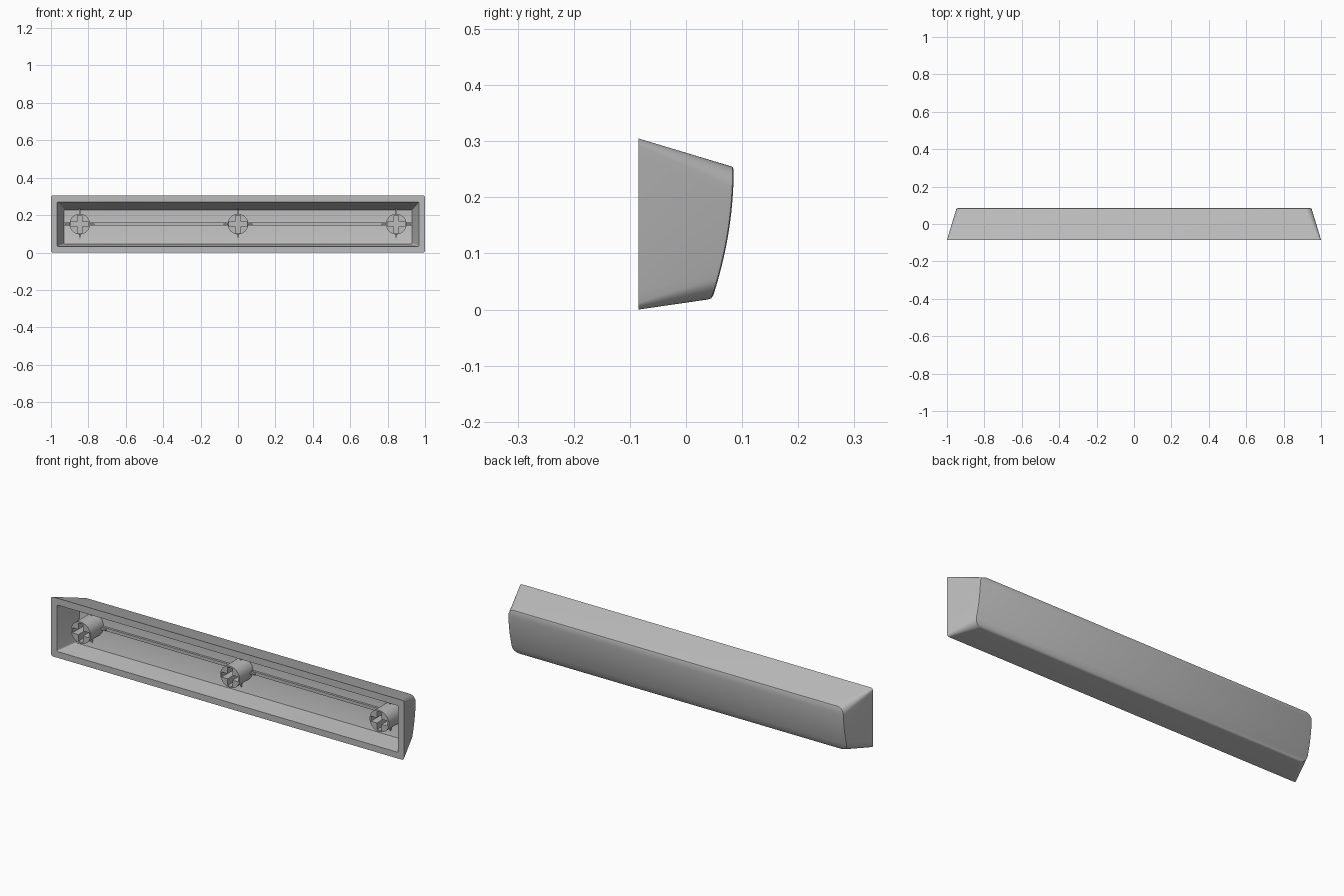
import bpy, bmesh
from math import sin, cos, pi, radians

cube = bpy.data.objects.get("Cube")
if cube:
    bpy.data.objects.remove(cube, do_unlink=True)

grey = bpy.data.materials.new("light grey plastic")
grey.use_nodes = True
COLOUR = (0.5, 0.5, 0.5, 1)
grey.diffuse_color = COLOUR
grey.node_tree.nodes["Principled BSDF"].inputs["Base Color"].default_value = COLOUR

FRONT, MID_Z = -0.085, 0.152


def crown(z):
    """Depth of the curved back surface at height z."""
    return 0.085 - 0.72 * (0.25 - z) ** 2


def finish(bm, name, smooth=True):
    bmesh.ops.recalc_face_normals(bm, faces=bm.faces)
    mesh = bpy.data.meshes.new(name)
    bm.to_mesh(mesh)
    bm.free()
    mesh.materials.append(grey)
    obj = bpy.data.objects.new(name, mesh)
    bpy.context.collection.objects.link(obj)
    bpy.ops.object.select_all(action='DESELECT')
    obj.select_set(True)
    bpy.context.view_layer.objects.active = obj
    if smooth:
        bpy.ops.object.shade_smooth_by_angle(angle=radians(35))
    return obj


def ring(bm, half_x, z0, z1, r, depth):
    """Rounded rectangle, right half going up then left half coming down."""
    arc, side = 8, 14
    pts = []
    for i in range(arc + 1):
        a = -pi / 2 + pi / 2 * i / arc
        pts.append((half_x - r + r * cos(a), z0 + r + r * sin(a)))
    for i in range(1, side):
        pts.append((half_x, z0 + r + (z1 - z0 - 2 * r) * i / side))
    for i in range(arc + 1):
        a = pi / 2 * i / arc
        pts.append((half_x - r + r * cos(a), z1 - r + r * sin(a)))
    pts += [(-x, z) for x, z in reversed(pts)]
    return [bm.verts.new((x, depth(z), z)) for x, z in pts]


def cap(bm, loop):
    n = len(loop)
    for i in range(n // 2 - 1):
        bm.faces.new((loop[i], loop[i + 1], loop[n - 2 - i], loop[n - 1 - i]))


def box(bm, lo, hi):
    made = bmesh.ops.create_cube(bm, size=1)["verts"]
    for v in made:
        for k in range(3):
            v.co[k] = lo[k] if v.co[k] < 0 else hi[k]


# Hollow key shell: cavity floor, opening, front rim, walls, softened edge, crown
bm = bmesh.new()
rings = [
    ring(bm, 0.93, 0.046, 0.228, 0.006, lambda z: crown(z) - 0.036),
    ring(bm, 0.967, 0.032, 0.27, 0.006, lambda z: FRONT),
    ring(bm, 1.0, 0.0, 0.305, 0.012, lambda z: FRONT),
]
for inset, drop in ((0, 0.007), (0.002, 0.002), (0.007, 0)):
    rings.append(ring(bm, 0.951 - inset, 0.018 + inset, 0.256 - inset,
                      0.036 - inset, lambda z: crown(z) - drop))
for a, b in zip(rings, rings[1:]):
    for i in range(len(a)):
        j = (i + 1) % len(a)
        bm.faces.new((a[i], a[j], b[j], b[i]))
cap(bm, rings[0])
cap(bm, rings[-1])
finish(bm, "key_shell")

# Long stiffening rib on the cavity floor
bm = bmesh.new()
box(bm, (-0.93, 0.032, MID_Z - 0.008), (0.93, 0.06, MID_Z + 0.008))
finish(bm, "floor_rib", False)


def stem(x, name):
    # Round post with a cross-shaped socket
    bm = bmesh.new()
    sides, r = 40, 0.055
    back, tip = [], []
    for i in range(sides):
        a = 2 * pi * i / sides
        px, pz = x + r * cos(a), MID_Z + r * sin(a)
        tip.append(bm.verts.new((px, -0.065, pz)))
        back.append(bm.verts.new((px, 0.055, pz)))
    bm.faces.new(tip)
    bm.faces.new(back)
    for i in range(sides):
        j = (i + 1) % sides
        bm.faces.new((tip[i], tip[j], back[j], back[i]))
    post = finish(bm, name)

    # Cross outline extruded into one clean cutter
    bm = bmesh.new()
    w, l = 0.013, 0.047
    quarter = [(l, -w), (l, w), (w, w)]
    outline = []
    for _ in range(4):
        outline += quarter
        quarter = [(-v, u) for u, v in quarter]
    face = bm.faces.new([bm.verts.new((x + u, -0.09, MID_Z + v)) for u, v in outline])
    out = bmesh.ops.extrude_face_region(bm, geom=[face])["geom"]
    for v in out:
        if isinstance(v, bmesh.types.BMVert):
            v.co.y = 0.02
    cutter = finish(bm, "socket_cutter", False)
    cutter.hide_render = True

    bpy.context.view_layer.objects.active = post
    mod = post.modifiers.new("socket", 'BOOLEAN')
    mod.operation, mod.solver, mod.object = 'DIFFERENCE', 'EXACT', cutter
    bpy.ops.object.modifier_apply(modifier=mod.name)
    bpy.data.objects.remove(cutter, do_unlink=True)

    # Thin crossed fins bracing the post
    bm = bmesh.new()
    for half_x, half_z in ((0.078, 0.004), (0.004, 0.084)):
        for s in (-1, 1):
            u, v = (s * 0.05, 0) if half_x > half_z else (0, s * 0.05)
            e, f = (s * half_x, 0) if half_x > half_z else (0, s * half_z)
            t = 0.004
            box(bm, (x + min(u, e) - (t if not u else 0), 0.02, MID_Z + min(v, f) - (t if not v else 0)),
                (x + max(u, e) + (t if not u else 0), 0.055, MID_Z + max(v, f) + (t if not v else 0)))
    finish(bm, name + "_fins", False)


for x, name in ((-0.846, "right_stem"), (0, "centre_stem"), (0.846, "left_stem")):
    stem(x, name)
